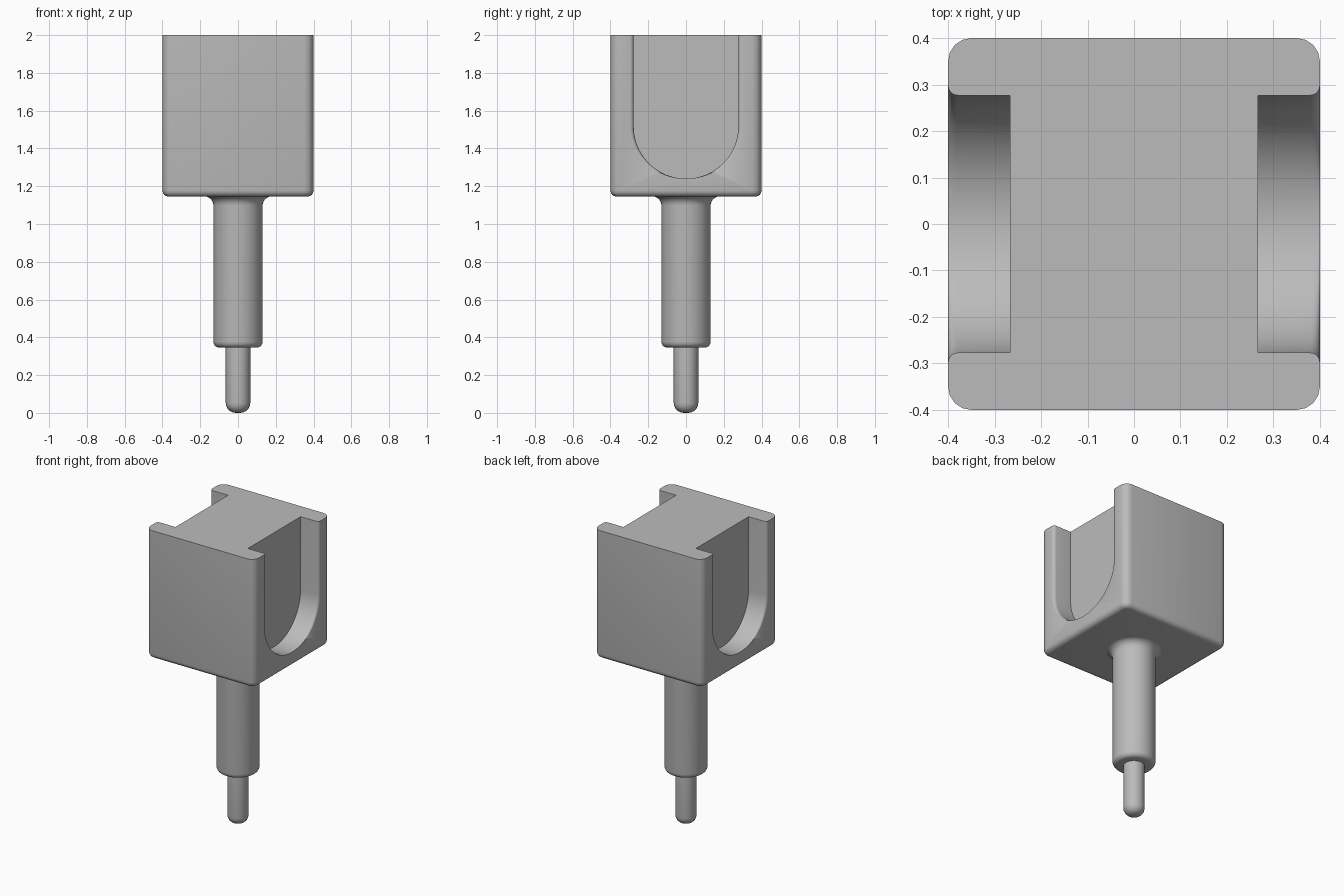
import bpy, bmesh
from math import sin, cos, pi

cube = bpy.data.objects.get("Cube")
if cube:
    bpy.data.objects.remove(cube, do_unlink=True)

grey = bpy.data.materials.new("light grey")
grey.use_nodes = True
grey.diffuse_color = (0.5, 0.5, 0.5, 1)
grey.node_tree.nodes["Principled BSDF"].inputs["Base Color"].default_value = (0.5, 0.5, 0.5, 1)


def make(name, bm):
    bmesh.ops.recalc_face_normals(bm, faces=bm.faces[:])
    mesh = bpy.data.meshes.new(name)
    bm.to_mesh(mesh)
    bm.free()
    obj = bpy.data.objects.new(name, mesh)
    bpy.context.collection.objects.link(obj)
    mesh.materials.append(grey)
    return obj


def loft(bm, rings):
    """Join rings of equal length into a closed skin."""
    rows = [[bm.verts.new(p) for p in ring] for ring in rings]
    n = len(rows[0])
    for a, b in zip(rows, rows[1:]):
        for i in range(n):
            j = (i + 1) % n
            bm.faces.new((a[i], a[j], b[j], b[i]))
    bm.faces.new(rows[0])
    bm.faces.new(rows[-1])


def smooth(obj, angle):
    bpy.ops.object.select_all(action='DESELECT')
    obj.select_set(True)
    bpy.context.view_layer.objects.active = obj
    bpy.ops.object.shade_smooth_by_angle(angle=angle)


def arc(cx, cz, r, start, end, steps):
    angles = [start + (end - start) * i / steps for i in range(steps + 1)]
    return [(cx + r * cos(a), cz + r * sin(a)) for a in angles]


# Block with rounded uprights and rounded underside
HALF, BASE, TOP = 0.4, 1.145, 2.0
bm = bmesh.new()
bmesh.ops.create_cube(bm, size=1)
for v in bm.verts:
    v.co = (v.co.x * 2 * HALF, v.co.y * 2 * HALF, TOP if v.co.z > 0 else BASE)
uprights = [e for e in bm.edges if abs(e.verts[0].co.z - e.verts[1].co.z) > 0.1]
bmesh.ops.bevel(bm, geom=uprights, offset=0.05, segments=4, profile=0.5, affect='EDGES')
under = [e for e in bm.edges if all(v.co.z < BASE + 0.01 for v in e.verts)]
bmesh.ops.bevel(bm, geom=under, offset=0.033, segments=4, profile=0.5, affect='EDGES')
block = make("block", bm)

# U-shaped side slots, with softened upright lips
RADIUS, CENTRE, FLOOR, LIP = 0.277, 1.517, 0.267, 0.02


def slot_ring(x, flare):
    curve = [((RADIUS + flare) * cos(pi + pi * i / 40), CENTRE + RADIUS * sin(pi + pi * i / 40))
             for i in range(41)]
    w = RADIUS + flare
    return [(x, y, z) for y, z in [(-w, 2.1)] + curve + [(w, 2.1)]]


for side, label in ((-1, "right"), (1, "left")):
    stations = [(FLOOR, 0)]
    stations += [(HALF - LIP + LIP * sin(a), LIP * (1 - cos(a)))
                 for a in (pi / 2 * i / 4 for i in range(5))]
    stations.append((HALF + 0.1, LIP))
    bm = bmesh.new()
    loft(bm, [slot_ring(side * x, f) for x, f in stations])
    cutter = make(label + "_slot_cutter", bm)
    cutter.hide_render = True
    mod = block.modifiers.new(label + "_slot", 'BOOLEAN')
    mod.operation = 'DIFFERENCE'
    mod.solver = 'EXACT'
    mod.object = cutter
    bpy.ops.object.select_all(action='DESELECT')
    bpy.context.view_layer.objects.active = block
    block.select_set(True)
    bpy.ops.object.modifier_apply(modifier=mod.name)
    bpy.data.objects.remove(cutter, do_unlink=True)
smooth(block, 0.6)


def lathe(name, profile, sides):
    bm = bmesh.new()
    loft(bm, [[(r * cos(2 * pi * i / sides), r * sin(2 * pi * i / sides), z)
               for i in range(sides)] for r, z in profile])
    smooth(make(name, bm), 0.6)


# Shaft with rounded lower rim and a fillet under the block
shaft = arc(0.098, 0.377, 0.032, -pi / 2, 0, 5)
shaft += arc(0.18, 1.097, 0.05, pi, pi / 2, 6)
lathe("shaft", shaft, 40)

# Round-ended pin
pin = arc(0.012, 0.053, 0.053, -pi / 2, 0, 5) + [(0.065, 0.36)]
lathe("pin", pin, 16)
